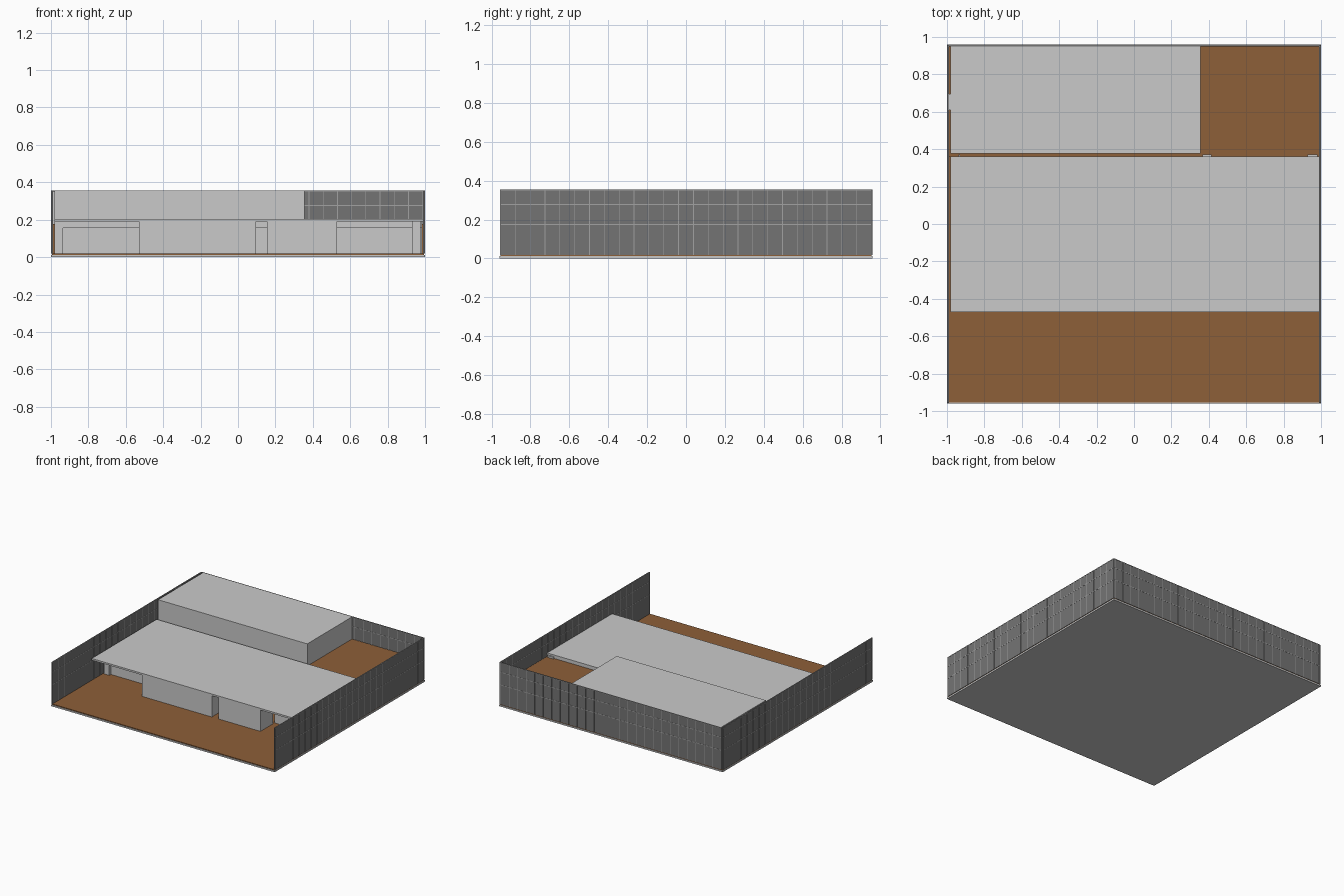
import bpy

if "Cube" in bpy.data.objects:
    bpy.data.objects.remove(bpy.data.objects["Cube"])

# Colours
def mat(name, r, g, b):
    m = bpy.data.materials.new(name)
    m.diffuse_color = (r, g, b, 1)
    m.use_nodes = True
    m.node_tree.nodes["Principled BSDF"].inputs["Base Color"].default_value = m.diffuse_color
    return m

LIGHT = mat("light_grey", 0.59, 0.59, 0.59)
DARK = mat("dark_grey", 0.175, 0.175, 0.175)
JOINT = mat("joint_grey", 0.36, 0.36, 0.36)
BROWN = mat("earth_brown", 0.27, 0.115, 0.04)

BOX_FACES = [(0, 1, 3, 2), (4, 6, 7, 5), (0, 4, 5, 1),
             (2, 3, 7, 6), (0, 2, 6, 4), (1, 5, 7, 3)]

def boxes(name, spans, material):
    """One object made of boxes, each given as x0, x1, y0, y1, z0, z1."""
    verts, faces = [], []
    for x0, x1, y0, y1, z0, z1 in spans:
        n = len(verts)
        verts += [(x, y, z) for x in (x0, x1) for y in (y0, y1) for z in (z0, z1)]
        faces += [tuple(n + i for i in f) for f in BOX_FACES]
    me = bpy.data.meshes.new(name)
    me.from_pydata(verts, [], faces)
    me.materials.append(material)
    ob = bpy.data.objects.new(name, me)
    bpy.context.collection.objects.link(ob)
    return ob

G, TOP = 0.018, 0.355      # ground level and wall top
FRONT, REAR = -0.47, 0.36  # house front and rear
CEIL, ROOF = 0.19, 0.204   # roof slab underside and top

# Plot: base slab, earth layer, raised rear terrace
boxes("base_slab", [(-1, 1, -0.96, 0.96, 0, 0.012)], LIGHT)
boxes("earth_ground", [(-0.995, 0.995, -0.955, 0.955, 0.012, G)], BROWN)
boxes("rear_terrace", [(-0.99, 0.99, REAR, 0.95, G, 0.176)], BROWN)

# Boundary walls with a grid of block joints on both sides
T, P, W = 0.008, 0.001, 0.0025   # wall thickness, joint projection, half width

def boundary(name, along_x, a0, a1, b0, b1, count):
    def span(s0, s1, t0, t1, z0, z1):
        return (s0, s1, t0, t1, z0, z1) if along_x else (t0, t1, s0, s1, z0, z1)
    boxes(name, [span(a0, a1, b0, b1, G, TOP)], DARK)
    joints = [span(a0, a1, b0 - P, b1 + P, z - W, z + W) for z in (0.174, 0.277, TOP - W)]
    for i in range(count + 1):
        s = a0 + W + (a1 - a0 - 2 * W) * i / count
        joints.append(span(s - W * 0.7, s + W * 0.7, b0 - P, b1 + P, G, TOP))
    boxes(name + "_joints", joints, JOINT)

boundary("left_boundary_wall", False, -0.957, 0.957, -0.999, -0.999 + T, 25)
boundary("right_boundary_wall", False, -0.957, 0.957, 0.999 - T, 0.999, 25)
boundary("back_boundary_wall", True, -0.99, 0.99, 0.958 - T, 0.958, 26)

# House: flat roof, flush front walls, outer walls
boxes("front_roof", [(-0.98, 0.99, FRONT, REAR, CEIL, ROOF)], LIGHT)
boxes("front_walls", [(-0.53, 0.095, FRONT, -0.31, G, CEIL),
                      (0.155, 0.53, FRONT, -0.31, G, CEIL)], LIGHT)
boxes("outer_walls", [(-0.98, 0.985, REAR - 0.02, REAR, G, CEIL),
                      (-0.98, -0.965, -0.30, REAR - 0.02, G, CEIL),
                      (0.97, 0.985, -0.30, REAR - 0.02, G, CEIL)], LIGHT)

# Recessed bays: header, panel behind it, corner posts
LINTEL = 0.155
bays = [(-0.98, -0.53), (0.095, 0.155), (0.53, 0.985)]
boxes("bay_headers", [(a, b, -0.31, -0.29, LINTEL, CEIL) for a, b in bays], LIGHT)
boxes("bay_panels", [(a, b, -0.29, -0.27, G, LINTEL) for a, b in bays], LIGHT)
boxes("bay_posts", [(-0.98, -0.935, -0.31, -0.29, G, LINTEL),
                    (0.93, 0.975, -0.32, -0.29, G, CEIL)], LIGHT)

# Rear posts showing between the roof and the terrace, and the side post
boxes("rear_posts", [(0.365, 0.415, 0.34, 0.372, G, CEIL),
                     (0.927, 0.98, 0.34, 0.372, G, CEIL),
                     (-0.938, -0.93, 0.34, 0.372, G, CEIL)], LIGHT)
boxes("side_post", [(-0.99, -0.98, 0.61, 0.695, 0.176, 0.35)], LIGHT)

# Upper storey block on the terrace
boxes("upper_block", [(-0.98, 0.355, 0.378, 0.949, 0.176, TOP)], LIGHT)
